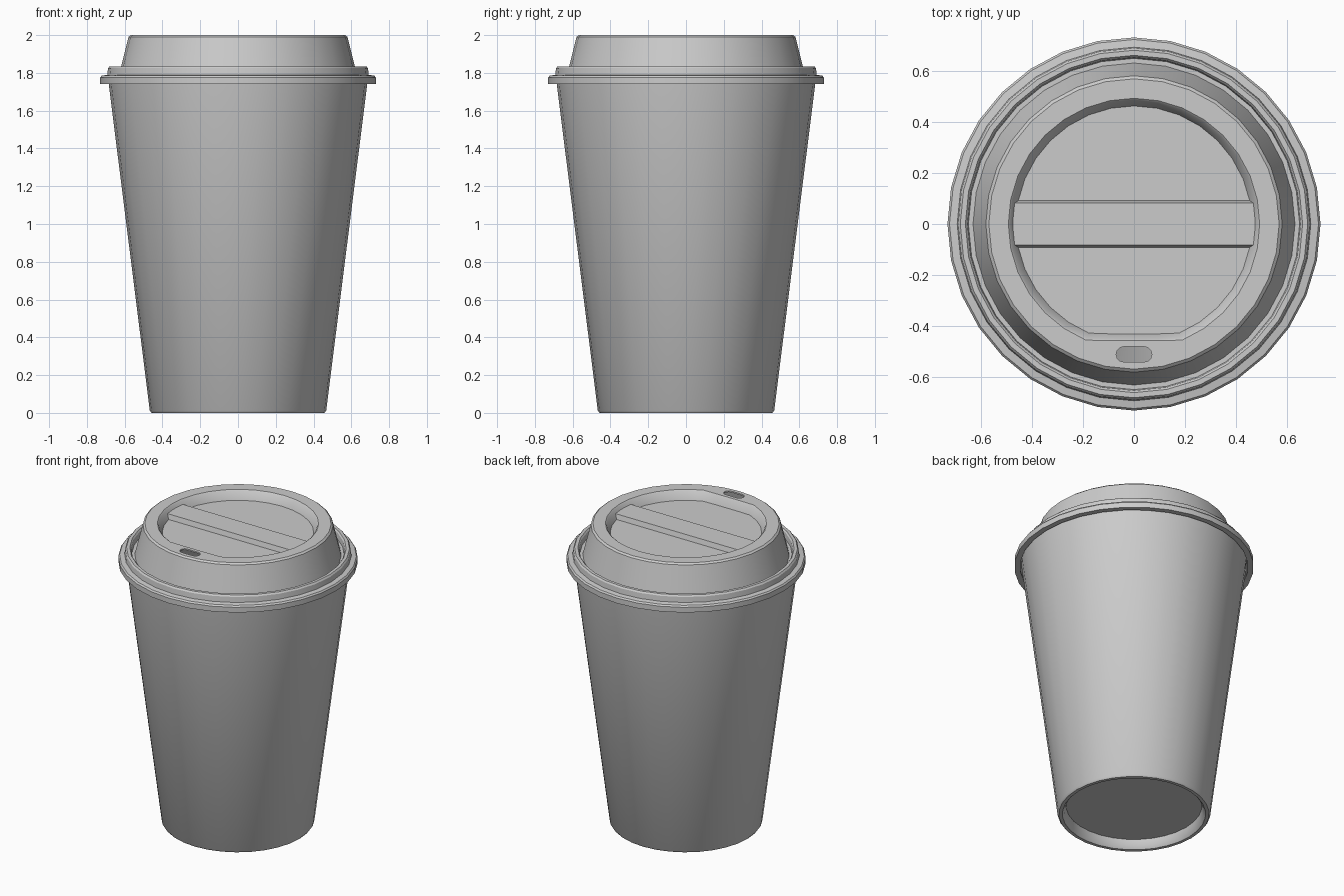
import bpy, bmesh
from math import cos, sin, pi

if "Cube" in bpy.data.objects:
    bpy.data.objects.remove(bpy.data.objects["Cube"])

SIDES = 32


def finish(name, bm):
    me = bpy.data.meshes.new(name)
    bm.to_mesh(me)
    bm.free()
    ob = bpy.data.objects.new(name, me)
    bpy.context.collection.objects.link(ob)
    return ob


def loft(name, profile, cap_first=False):
    """Stack rings of (radius, z, flat); flat cuts the ring off at y = -flat."""
    bm = bmesh.new()
    rings = []
    for r, z, flat in profile:
        rings.append([bm.verts.new((r * cos(2 * pi * i / SIDES),
                                    max(r * sin(2 * pi * i / SIDES), -flat), z))
                      for i in range(SIDES)])
    for a, b in zip(rings, rings[1:]):
        for i in range(SIDES):
            j = (i + 1) % SIDES
            bm.faces.new((a[i], a[j], b[j], b[i]))
    bm.faces.new(rings[-1])
    if cap_first:
        bm.faces.new(rings[0][::-1])
    return finish(name, bm)


def prism(name, bottom, top):
    """Solid between two matching outlines."""
    bm = bmesh.new()
    lo = [bm.verts.new(p) for p in bottom]
    hi = [bm.verts.new(p) for p in top]
    bm.faces.new(lo[::-1])
    bm.faces.new(hi)
    for i in range(len(lo)):
        j = (i + 1) % len(lo)
        bm.faces.new((lo[i], lo[j], hi[j], hi[i]))
    return finish(name, bm)


def smooth(ob, angle=30):
    bpy.ops.object.select_all(action='DESELECT')
    ob.select_set(True)
    bpy.context.view_layer.objects.active = ob
    bpy.ops.object.shade_smooth_by_angle(angle=angle * pi / 180)


# Hollow paper cup with a recessed base
cup = loft("cup", [(r, z, 9) for r, z in (
    (0.415, 0.06), (0.422, 0.02), (0.437, 0.0), (0.458, 0.0), (0.467, 0.012),
    (0.688, 1.77), (0.67, 1.77), (0.445, 0.08))], cap_first=True)
smooth(cup, 40)

# Lid shell: skirt, stepped rim, groove, dome, recessed panel with flat front
lid = loft("lid", [(r, z, 9) for r, z in (
    (0.695, 1.74), (0.73, 1.74), (0.73, 1.775), (0.722, 1.785), (0.692, 1.79),
    (0.688, 1.825), (0.68, 1.835), (0.66, 1.835), (0.652, 1.825),
    (0.648, 1.79), (0.63, 1.79), (0.58, 1.99), (0.568, 2.0))]
    + [(0.492, 2.0, 0.456), (0.484, 1.993, 0.45), (0.462, 1.94, 0.43)])
sol = lid.modifiers.new("thickness", 'SOLIDIFY')
sol.thickness = 0.01
sol.offset = -1

# Sip hole cut through the lid
outline = [(s * 0.04 + 0.03 * cos(a), -0.51 + 0.03 * sin(a))
           for s, start in ((1, -pi / 2), (-1, pi / 2))
           for a in [start + k * pi / 6 for k in range(7)]]
cutter = prism("sip_hole_cutter", [(x, y, 1.9) for x, y in outline],
               [(x, y, 2.1) for x, y in outline])
cutter.hide_render = True
cut = lid.modifiers.new("sip_hole", 'BOOLEAN')
cut.operation = 'DIFFERENCE'
cut.solver = 'EXACT'
cut.object = cutter
bpy.context.view_layer.objects.active = lid
for m in ("thickness", "sip_hole"):
    bpy.ops.object.modifier_apply(modifier=m)
bpy.data.objects.remove(cutter)
smooth(lid)

# Raised bar across the recessed panel


def rect(x, y, z):
    return [(-x, -y, z), (x, -y, z), (x, y, z), (-x, y, z)]


prism("lid_bar", rect(0.456, 0.092, 1.937), rect(0.474, 0.082, 1.972))
